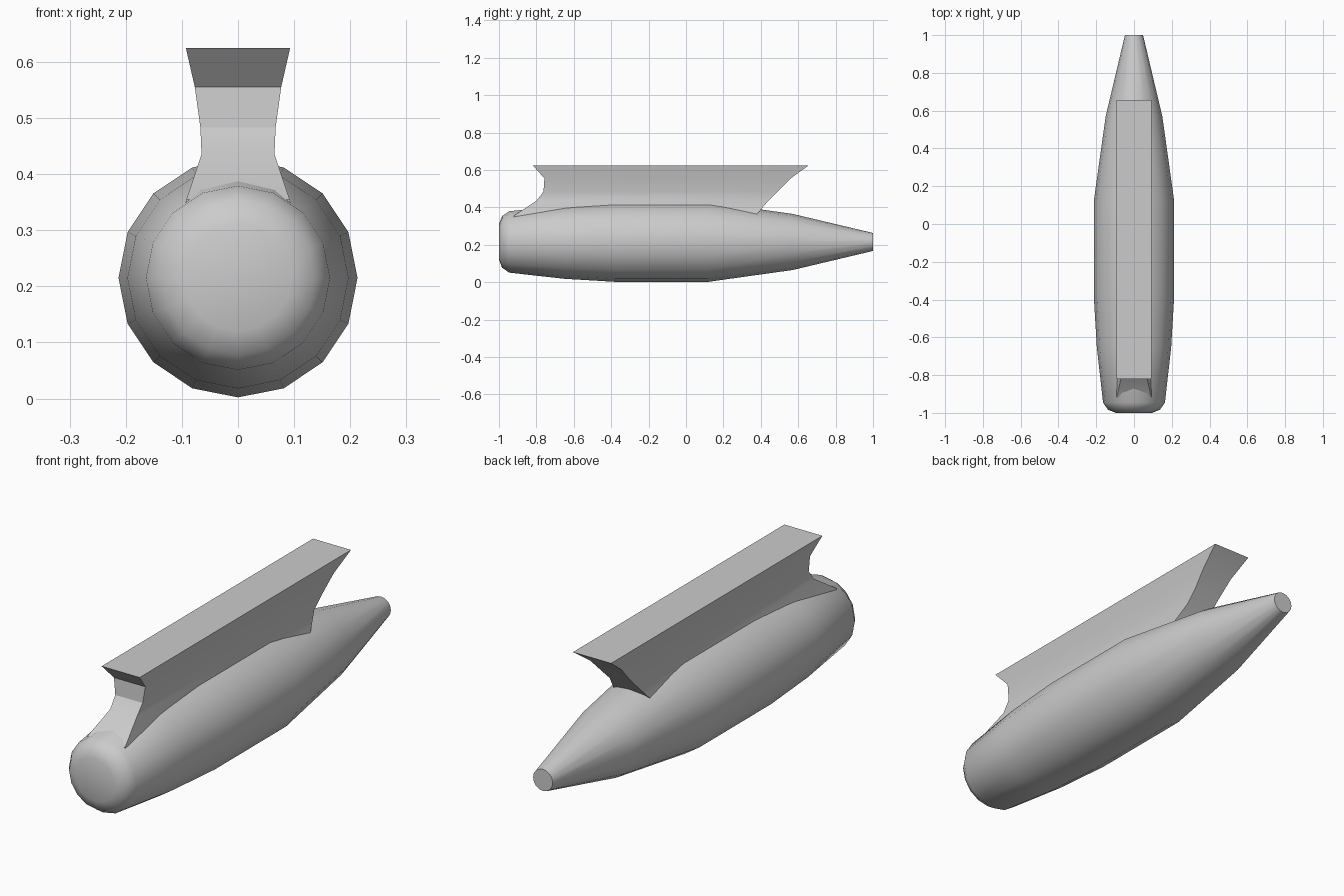
import bpy, bmesh, math

if "Cube" in bpy.data.objects:
    bpy.data.objects.remove(bpy.data.objects["Cube"])


def finish(name, bm, angle):
    bmesh.ops.recalc_face_normals(bm, faces=bm.faces[:])
    me = bpy.data.meshes.new(name)
    bm.to_mesh(me)
    bm.free()
    ob = bpy.data.objects.new(name, me)
    bpy.context.collection.objects.link(ob)
    bpy.ops.object.select_all(action='DESELECT')
    ob.select_set(True)
    bpy.context.view_layer.objects.active = ob
    bpy.ops.object.shade_smooth_by_angle(angle=math.radians(angle))
    return ob


def loft(name, rings, angle):
    """Skin a stack of equal-length vertex rings and cap both ends."""
    bm = bmesh.new()
    loops = [[bm.verts.new(p) for p in ring] for ring in rings]
    n = len(loops[0])
    for a, b in zip(loops, loops[1:]):
        for i in range(n):
            j = (i + 1) % n
            bm.faces.new((a[i], a[j], b[j], b[i]))
    bm.faces.new(loops[0])
    bm.faces.new(loops[-1])
    return finish(name, bm, angle)


# Pod body: 16-sided revolve along y (y, radius)
CZ, SIDES = 0.215, 16
profile = [(-1.0, 0.095), (-0.983, 0.138), (-0.945, 0.164), (-0.65, 0.197),
           (-0.38, 0.213), (0.12, 0.213), (0.57, 0.15), (1.0, 0.048)]
loft("pod_body", [[(r * math.cos(2 * math.pi * i / SIDES), y,
                    CZ + r * math.sin(2 * math.pi * i / SIDES))
                   for i in range(SIDES)] for y, r in profile], 45)

# Mounting pylon: flared stack of rectangles (z, half width, front y, rear y)
levels = [(0.30, 0.105, -0.93, 0.34), (0.355, 0.092, -0.92, 0.372),
          (0.435, 0.065, -0.80, 0.44), (0.483, 0.067, -0.762, 0.49),
          (0.555, 0.077, -0.757, 0.56), (0.625, 0.093, -0.82, 0.657)]
loft("pylon", [[(-w, f, z), (w, f, z), (w, b, z), (-w, b, z)]
               for z, w, f, b in levels], 30)
